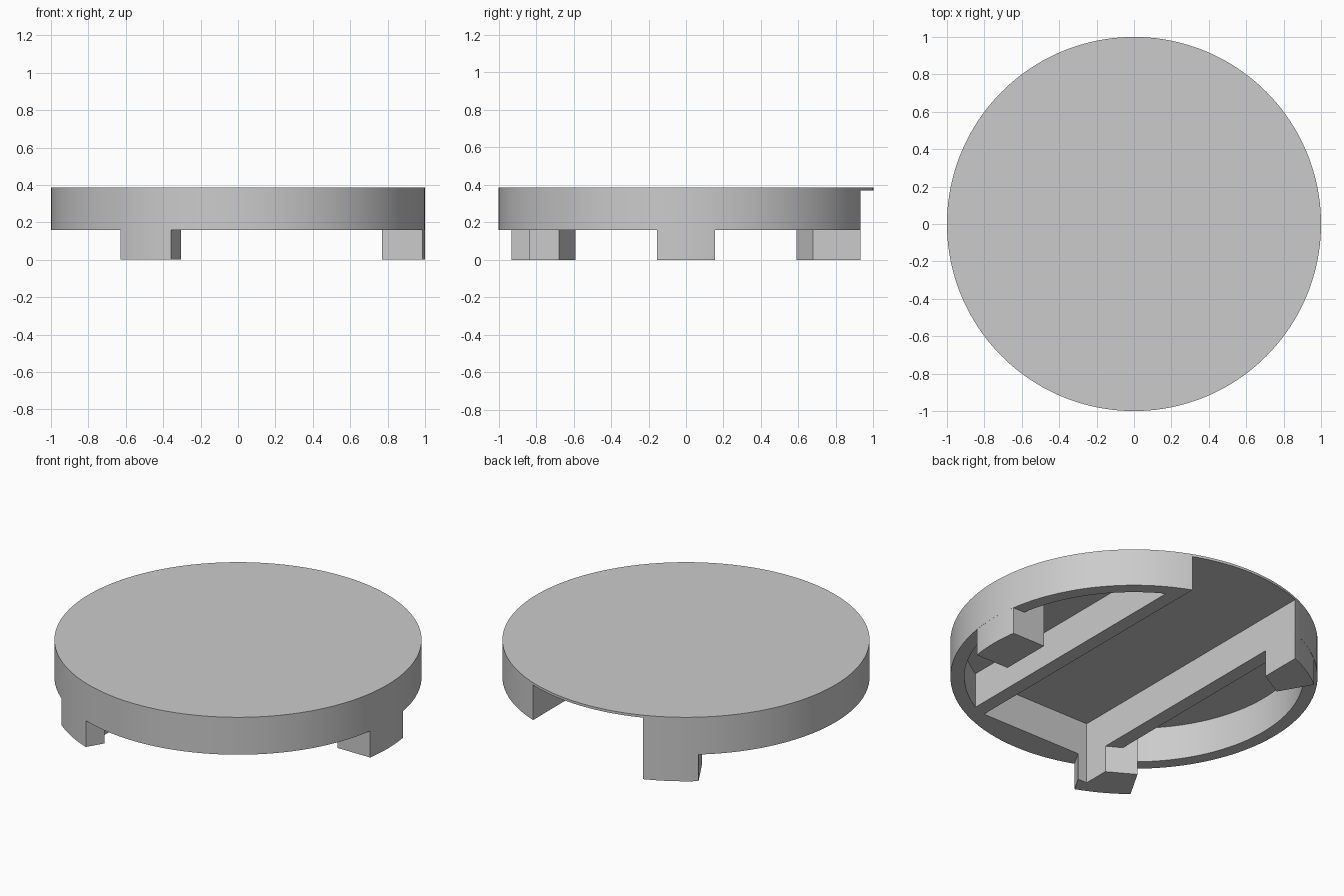
import bpy, bmesh, math

cube = bpy.data.objects.get("Cube")
if cube:
    bpy.data.objects.remove(cube, do_unlink=True)

RADIUS, INNER = 1.0, 0.924           # outer and inner rim radius
RIM_Z, CEIL_Z, TOP_Z = 0.16, 0.37, 0.385
SLOT_X, SLOT_Y, RIB_X = 0.365, -0.836, 0.45

grey = bpy.data.materials.new("plain grey")
grey.use_nodes = True
colour = (0.6, 0.6, 0.6, 1)
grey.diffuse_color = colour
grey.node_tree.nodes["Principled BSDF"].inputs["Base Color"].default_value = colour


def arc(radius, start, end, steps):
    return [(radius * math.cos(start + (end - start) * i / steps),
             radius * math.sin(start + (end - start) * i / steps))
            for i in range(steps + 1)]


def prism(name, outline, low, high, turn=0.0):
    """Extrude a flat outline from low to high, turned about z."""
    bm = bmesh.new()
    c, s = math.cos(turn), math.sin(turn)
    face = bm.faces.new([bm.verts.new((x * c - y * s, x * s + y * c, low)) for x, y in outline])
    grown = bmesh.ops.extrude_face_region(bm, geom=[face])["geom"]
    bmesh.ops.translate(bm, vec=(0, 0, high - low),
                        verts=[v for v in grown if isinstance(v, bmesh.types.BMVert)])
    bmesh.ops.recalc_face_normals(bm, faces=bm.faces)
    mesh = bpy.data.meshes.new(name)
    bm.to_mesh(mesh)
    bm.free()
    mesh.materials.append(grey)
    obj = bpy.data.objects.new(name, mesh)
    bpy.context.collection.objects.link(obj)
    return obj


def activate(obj):
    bpy.ops.object.select_all(action="DESELECT")
    obj.select_set(True)
    bpy.context.view_layer.objects.active = obj


def cut(obj, cutter):
    activate(obj)
    mod = obj.modifiers.new("cut", "BOOLEAN")
    mod.operation, mod.solver, mod.object = "DIFFERENCE", "EXACT", cutter
    bpy.ops.object.modifier_apply(modifier=mod.name)


# Round cap and the three legs under its rim
cap = prism("cap", arc(RADIUS, 0, math.tau, 160)[:-1], RIM_Z, TOP_Z)
half = math.asin(0.155)
leg_outline = [(0.77, 0.155), (0.77, -0.155)] + arc(RADIUS - 0.0005, -half, half, 10)
legs = [prism(name, leg_outline, 0, CEIL_Z + 0.005, math.radians(angle))
        for name, angle in (("left_leg", 0), ("back_leg", 120), ("front_leg", 240))]

# Slot open at the back, running through cap and legs
slot = prism("slot_cutter", [(-SLOT_X, SLOT_Y), (SLOT_X, SLOT_Y), (SLOT_X, 1.2), (-SLOT_X, 1.2)],
             -0.1, CEIL_Z)
for part in [cap] + legs:
    cut(part, slot)

# Hollow pocket on each side, leaving a rib beside the slot
reach = math.acos(RIB_X / INNER)
pockets = [prism("pocket_cutter", arc(INNER, -reach, reach, 60), 0.1, CEIL_Z, turn)
           for turn in (0, math.pi)]
for pocket in pockets:
    cut(cap, pocket)

for cutter in [slot] + pockets:
    bpy.data.objects.remove(cutter, do_unlink=True)

for part in [cap] + legs:
    activate(part)
    bpy.ops.object.shade_smooth_by_angle(angle=math.radians(30))
